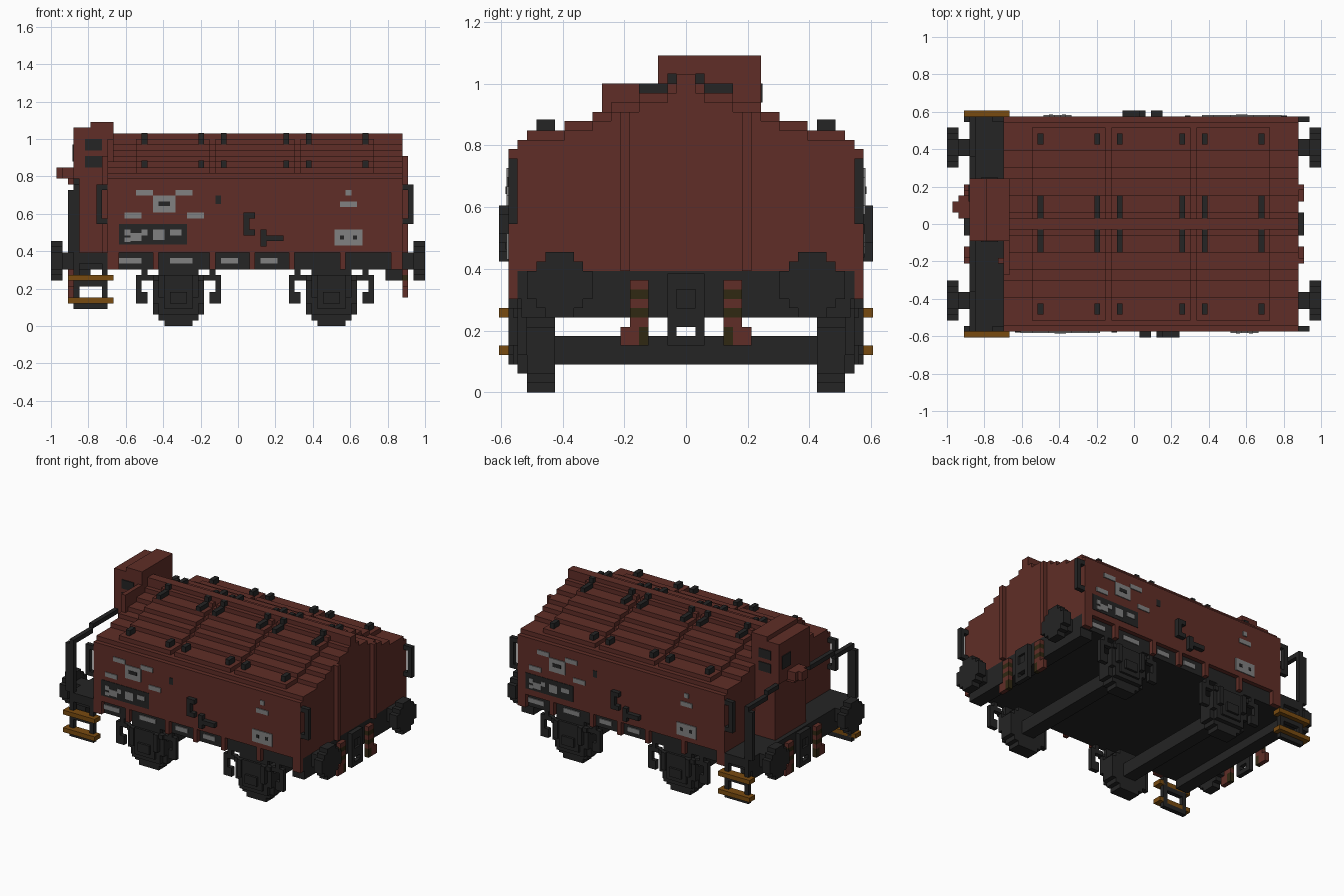
import bpy, bmesh
from mathutils import Matrix, Vector

cube = bpy.data.objects.get("Cube")
if cube:
    bpy.data.objects.remove(cube)

UNIT = 1 / 33  # one block of the grid; all sizes below are in blocks


def material(name, r, g, b):
    m = bpy.data.materials.new(name)
    m.use_nodes = True
    m.diffuse_color = (r, g, b, 1)
    bsdf = m.node_tree.nodes["Principled BSDF"]
    bsdf.inputs["Base Color"].default_value = (r, g, b, 1)
    bsdf.inputs["Roughness"].default_value = 0.9
    return m


RED = material("oxide red", 0.115, 0.027, 0.02)
DARK = material("soot black", 0.018, 0.018, 0.018)
GREY = material("marking grey", 0.22, 0.22, 0.22)
WOOD = material("step wood", 0.19, 0.07, 0.005)
OLIVE = material("hose olive", 0.03, 0.021, 0.006)


def build(name, mat, boxes):
    """Join boxes (x0, x1, y0, y1, z0, z1) into one object."""
    bm = bmesh.new()
    for x0, x1, y0, y1, z0, z1 in boxes:
        centre = Vector((x0 + x1, y0 + y1, z0 + z1)) * UNIT / 2
        size = Vector((abs(x1 - x0), abs(y1 - y0), abs(z1 - z0))) * UNIT
        bmesh.ops.create_cube(bm, size=1, matrix=Matrix.LocRotScale(centre, None, size))
    mesh = bpy.data.meshes.new(name)
    bm.to_mesh(mesh)
    bm.free()
    mesh.materials.append(mat)
    bpy.context.collection.objects.link(bpy.data.objects.new(name, mesh))


def flip_y(boxes):
    return boxes + [(a, b, -d, -c, e, f) for a, b, c, d, e, f in boxes]


def flip_x(boxes):
    return boxes + [(-b, -a, c, d, e, f) for a, b, c, d, e, f in boxes]


def shift_x(boxes, offsets):
    return [(a + o, b + o, c, d, e, f) for o in offsets for a, b, c, d, e, f in boxes]


def both_sides(rects, depth, start=19):
    """Front-side rectangles (x0, x1, z0, z1), repeated half-turned on the back."""
    out = []
    for a, b, e, f in rects:
        out.append((a, b, -start - depth, -start, e, f))
        out.append((6 - b, 6 - a, start, start + depth, e, f))
    return out


def disc_rows(r, z):
    """Rows (half width, z0, z1) of a stepped disc standing on z."""
    n = int(2 * r)
    return [(r - max(0, 2 - min(i, n - 1 - i)), z + i, z + i + 1) for i in range(n)]


# Hopper body with stepped roof and raised hatch lids
roof = [(18, 27), (17, 28), (13, 29), (10, 30), (8, 31), (5, 32), (2, 33)]
body = [(-23, 29, -19, 19, 13, 26), (-23, 29, -18, 18, 26, 27), (-23, 29, -1, 1, 26, 34)]
body += [(-23, 29, -w, w, 26, top - 1) for w, top in roof[2:]]
body += [(-23, -22, -9, 8, 26, 33)]
build("hopper_body", RED, body)
lids = []
for x0, x1 in [(-18, -5), (-4, 10), (11, 24)]:
    lids += [(x0, x1, -w, w, 26, top) for w, top in roof[1:]]
build("hatch_lids", RED, lids)
hinge = flip_y([(0, 1, 14, 16, 28, 29.2), (0, 1, 2, 5, 32, 33), (0, 1, 1, 2, 33, 34.1)])
build("hatch_hinges", DARK, shift_x(hinge, [-17, -7, -3, 8, 12, 22]))

# End ribs and grab handles
build("end_ribs", RED, flip_y([(29, 30, 6, 7, 13, 30), (-24, -23, 6, 7, 13, 30)]))
handles = []
for wall, out in [(29, 1), (-23, -1)]:
    tip = wall + 2 * out
    lo, hi = sorted((wall, tip))
    bar = sorted((wall + out, tip))
    handles += [(lo, hi, 18, 19, 18, 19), (lo, hi, 18, 19, 24, 25), (*bar, 18, 19, 18, 25)]
build("grab_handles", DARK, flip_y(handles))

# Underframe, headstocks and red side ribs
build("underframe", DARK, [(-29, 29, -18, 18, 10, 13), (26, 29, -17.6, 17.6, 8, 13),
                           (-29, -26, -17.6, 17.6, 8, 13), (-29, -23, -19, 19, 11, 13)])
ribs = [(x, x + 1, 10, 13) for x in (-15, -5, 2, 9, 18)]
ribs += [(-23, -21, 10, 13), (27, 29, 10, 13)]
build("side_ribs", RED, both_sides(ribs, 1, 18))

# Wheelsets, axle guards and brake hangers
wheels, gear, axles = [], [], []
for cx in (-10.5, 16.5):
    wheels += [(cx - w, cx + w, 14, 17, a, b) for w, a, b in disc_rows(4.5, 0)]
    axles.append((cx - 1.5, cx + 1.5, -14, 14, 3, 6))
    gear += [(cx - 3.5, cx + 3.5, 17, 18, 2, 10), (cx - 4.5, cx + 4.5, 17, 18, 4, 8),
             (cx - 2.5, cx + 2.5, 18, 18.5, 3, 8), (cx - 1.5, cx + 1.5, 18.5, 19, 4, 6),
             (cx - 4.5, cx + 4.5, 17.5, 18.5, 8, 9)]
    for s in (-1, 1):
        gear += [(cx + s * 6.5, cx + s * 7.5, 17, 18, 4, 9), (cx + s * 5.5, cx + s * 6.5, 17, 18, 8, 10),
                 (cx + s * 2.5, cx + s * 3.5, 18, 19, 5, 9), (cx + s * 5.5, cx + s * 6.5, 17, 18, 4, 6),
                 (cx + s * 4.5, cx + s * 5.5, 17, 18, 8, 9)]
build("wheels", DARK, flip_y(wheels))
build("axles", DARK, axles)
build("axle_guards", DARK, flip_y(gear))

# Buffers, coupling and brake hoses on both ends
buffers = [(31, 33, 13.5 - w, 13.5 + w, a, b) for w, a, b in disc_rows(3.5, 8)]
buffers.append((29, 31, 12, 15, 10, 13))
build("buffers", DARK, flip_x(flip_y(buffers)))
coupling = [(29, 30, 1, 2, 5, 12.7), (29, 30, 0, 1, 7, 9), (29, 30, 0, 1, 11, 12.7),
            (29, 29.5, 0, 1, 9, 11), (29, 30, 0, 1, 5, 6)]
build("coupling", DARK, flip_x(flip_y(coupling)))
hose = [(29, 30, 4, 6, z, z + 1) for z in (7, 9, 11)]
build("brake_hoses", RED, flip_x(flip_y(hose + [(29, 30, 5, 7, 5, 7)])))
bands = [(29, 30, 4, 6, z, z + 1) for z in (8, 10)]
build("hose_bands", OLIVE, flip_x(flip_y(bands + [(29, 30, 4, 5, 5, 7)])))

# Brake cabin on the end platform
build("brake_cabin", RED, [(-28, -23, -3, 8, 13, 26), (-29, -22, -3, 8, 26, 35),
                           (-26, -22, -3, 8, 35, 36)])
build("cabin_lamp_bracket", RED, [(-32, -29, 2, 4, 26, 28), (-31, -29, 1, 5, 26, 28),
                                  (-30, -28, 2, 4, 25, 26)])
panes = [(-27, -24, y, y + 0.2, a, b) for y in (-3.2, 8) for a, b in [(28, 30), (31, 33)]]
build("cabin_windows", DARK, panes + [(-29.2, -29, 4, 7, 29, 32)])

# Platform railing and boarding steps
build("platform_railing", DARK, flip_y([(-30, -28, 18, 19, 13, 24), (-29, -28, 12, 19, 24, 25)])
      + [(-29, -28, 8, 12, 25, 26), (-29, -28, -12, -3, 25, 26)])
build("step_boards", WOOD, flip_y([(-30, -22, 18, 20, 8, 9), (-30, -22, 18, 20, 4, 5)]))
build("step_brackets", DARK, flip_y([(-29, -28, 18, 19, 3, 11), (-24, -23, 18, 19, 3, 11),
                                     (-29, -23, 18, 19, 7, 8), (-29, -23, 18, 19, 3, 4)]))

# Side levers
build("side_levers", DARK, both_sides([(1, 2, 16, 20), (1, 3, 19, 20), (1, 3, 16, 17),
                                       (4, 5, 14, 17), (4, 8, 15, 16)], 1))

# Painted markings: dark boards, grey plates, then dark details on the plates
build("marking_boards", DARK, both_sides([(-21, -9, 14.4, 18), (-4, -3, 21.5, 23)], 0.1))
plates = [(-18, -15, 23, 24), (-11, -8, 23, 24), (-15, -11, 20, 23), (-20, -17, 19, 20),
          (-9, -6, 19, 20), (-20, -19, 16, 17), (-19, -17, 15, 16.4), (-17, -16, 16, 17),
          (-20, -19, 14.8, 15.6), (-15, -13, 15.2, 17), (-12, -10, 16, 17), (19, 20, 23, 24),
          (18, 21, 21, 22), (17, 22, 14.2, 17)]
build("marking_plates", GREY, both_sides(plates, 0.2))
dots = [(-14, -12, 21.2, 22), (18, 18.7, 15.3, 16), (20.3, 21, 15.3, 16)]
build("marking_details", DARK, both_sides(dots, 0.28))
strips = [(a, b, 11, 12) for a, b in [(-21, -17), (-12, -8), (-3, 0), (4, 7)]]
build("frame_labels", GREY, both_sides(strips, 0.2, 18))
